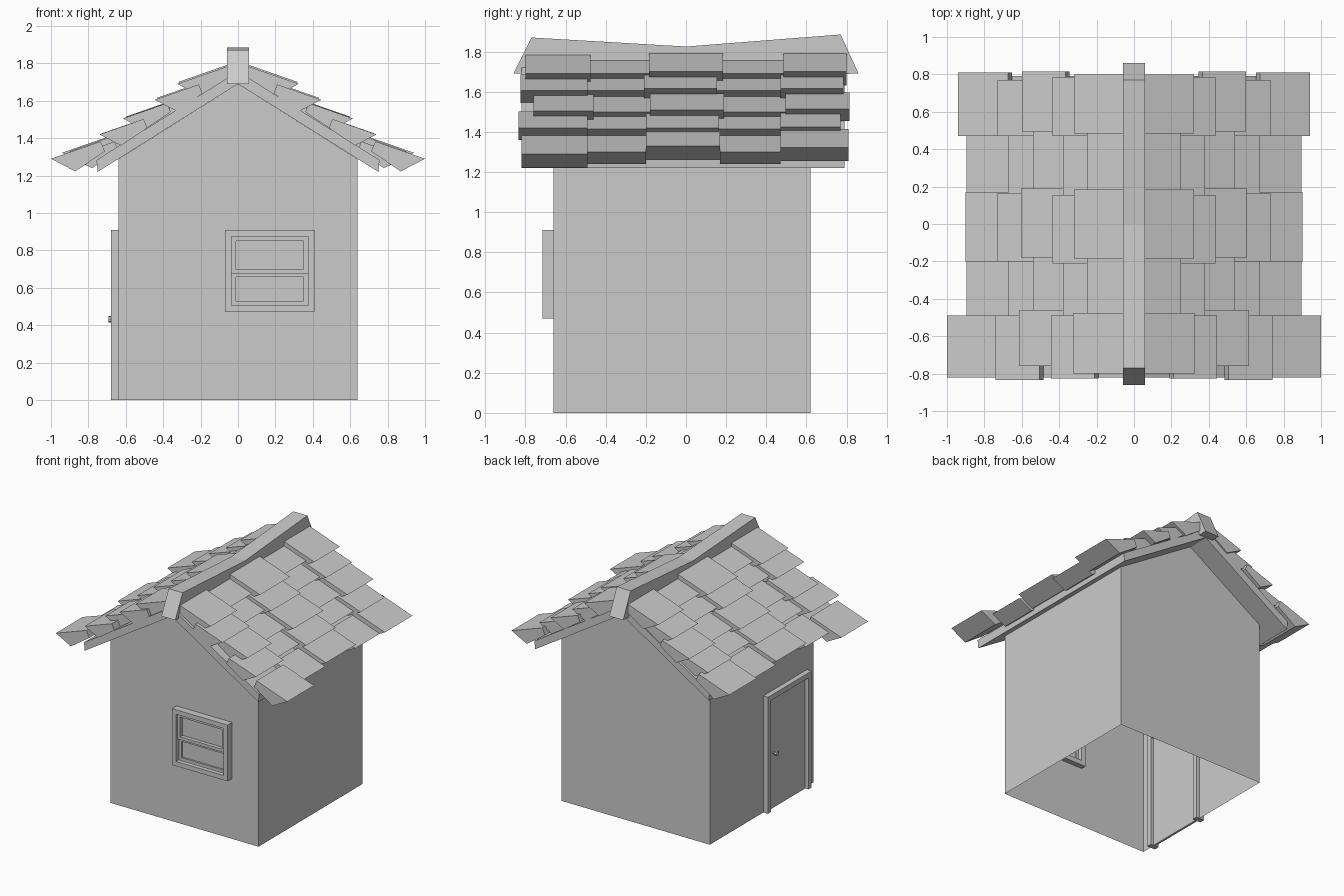
import bpy, bmesh
from mathutils import Vector

if "Cube" in bpy.data.objects:
    bpy.data.objects.remove(bpy.data.objects["Cube"])


def make(name, bm):
    bmesh.ops.recalc_face_normals(bm, faces=bm.faces)
    me = bpy.data.meshes.new(name)
    bm.to_mesh(me)
    bm.free()
    ob = bpy.data.objects.new(name, me)
    bpy.context.collection.objects.link(ob)
    return ob


def prism(bm, pts, axis, a, b):
    """Extrude a 2D profile (x,z along y, or y,z along x) from a to b."""
    place = (lambda p, d: (p[0], d, p[1])) if axis == 'y' else (lambda p, d: (d, p[0], p[1]))
    lo = [bm.verts.new(place(p, a)) for p in pts]
    hi = [bm.verts.new(place(p, b)) for p in pts]
    faces = [bm.faces.new(lo), bm.faces.new(hi[::-1])]
    n = len(pts)
    for i in range(n):
        j = (i + 1) % n
        faces.append(bm.faces.new((lo[i], hi[i], hi[j], lo[j])))
    return faces


def ring(bm, axis, u0, u1, z0, z1, w, a, b, sill=True):
    """Rectangular frame of bars of width w; open at the bottom without a sill."""
    def rect(l, r, d, t):
        prism(bm, [(l, d), (r, d), (r, t), (l, t)], axis, a, b)
    rect(u0, u0 + w, z0, z1)
    rect(u1 - w, u1, z0, z1)
    rect(u0 + w, u1 - w, z1 - w, z1)
    if sill:
        rect(u0 + w, u1 - w, z0, z0 + w)


def panel(name, axis, u0, u1, z0, z1, a, b):
    bm = bmesh.new()
    prism(bm, [(u0, z0), (u1, z0), (u1, z1), (u0, z1)], axis, a, b)
    return make(name, bm)


# Walls: gabled shell, open underneath
bm = bmesh.new()
prism(bm, [(-.64, 0), (.64, 0), (.64, 1.288), (0, 1.69), (-.64, 1.288)], 'y', -.66, .62)
floor = [f for f in bm.faces if all(v.co.z < 1e-4 for v in f.verts)]
bmesh.ops.delete(bm, geom=floor, context='FACES_ONLY')
make("walls", bm)

# Roof deck
bm = bmesh.new()
prism(bm, [(0, 1.69), (.75, 1.22), (.757, 1.283), (0, 1.757), (-.757, 1.283), (-.75, 1.22)],
      'y', -.82, .79)
make("roof_deck", bm)

# Sagging ridge beam
bm = bmesh.new()
prism(bm, [(-.86, 1.69), (-.77, 1.87), (0, 1.825), (.77, 1.885), (.86, 1.69), (0, 1.68)],
      'x', -.06, .06)
make("ridge_beam", bm)


# Shingles: wedge profile placed by its outer tip
def shingle(bm, x, z, y0, y1, s=1.0):
    shape = [(0, 0), (-.235, .082), (-.255, .035), (-.115, -.06)]
    prism(bm, [(x + s * p, z + s * q) for p, q in shape], 'y', y0, y1)


# per row: tips of front, middle, back shingles, recessed tip, y edges
rows = [
    ([(1.0, 1.29), (.90, 1.33), (.94, 1.322)], (.895, 1.30), (-.82, -.49, -.20, .17, .47, .81), 1.13),
    ([(.74, 1.42), (.73, 1.42), (.73, 1.425)], (.67, 1.415), (-.835, -.49, -.20, .165, .47, .77), 1),
    ([(.615, 1.505), (.605, 1.51), (.60, 1.515)], (.54, 1.50), (-.76, -.46, -.18, .19, .495, .815), 1),
    ([(.445, 1.605), (.435, 1.615), (.435, 1.615)], (.38, 1.605), (-.825, -.49, -.21, .155, .47, .785), 1),
    ([(.325, 1.69), (.32, 1.70), (.32, 1.70)], (.25, 1.69), (-.80, -.475, -.185, .185, .485, .80), 1.13),
]
for i, (tips, low, ys, s) in enumerate(rows):
    bm = bmesh.new()
    for k, (x, z) in enumerate(tips):
        shingle(bm, x, z, ys[2 * k], ys[2 * k + 1], s)
    for k in (1, 3):
        shingle(bm, low[0], low[1], ys[k], ys[k + 1])
    ob = make("shingle_row_%d" % (i + 1), bm)
    ob.modifiers.new("both_slopes", 'MIRROR').use_clip = False

# Window: casing, two sashes, glass
bm = bmesh.new()
ring(bm, 'y', -.07, .41, .47, .91, .036, -.715, -.62)
make("window_casing", bm)
bm = bmesh.new()
ring(bm, 'y', -.034, .374, .675, .874, .023, -.697, -.65)
make("upper_sash", bm)
bm = bmesh.new()
ring(bm, 'y', -.034, .374, .506, .68, .023, -.682, -.65)
make("lower_sash", bm)
panel("window_glass", 'y', -.03, .37, .51, .87, -.668, -.655)

# Door: frame, leaf, knob on the left wall
bm = bmesh.new()
ring(bm, 'x', -.58, -.04, 0, .91, .04, -.68, -.61, sill=False)
make("door_frame", bm)
panel("door_leaf", 'x', -.54, -.08, 0, .87, -.652, -.635)
for name, r, x0, x1 in (("knob_stem", .008, -.675, -.65), ("door_knob", .018, -.692, -.672)):
    bpy.ops.mesh.primitive_cylinder_add(vertices=8, radius=r, depth=x1 - x0,
                                        location=((x0 + x1) / 2, -.145, .432),
                                        rotation=(0, 1.5708, 0))
    bpy.context.object.name = name
